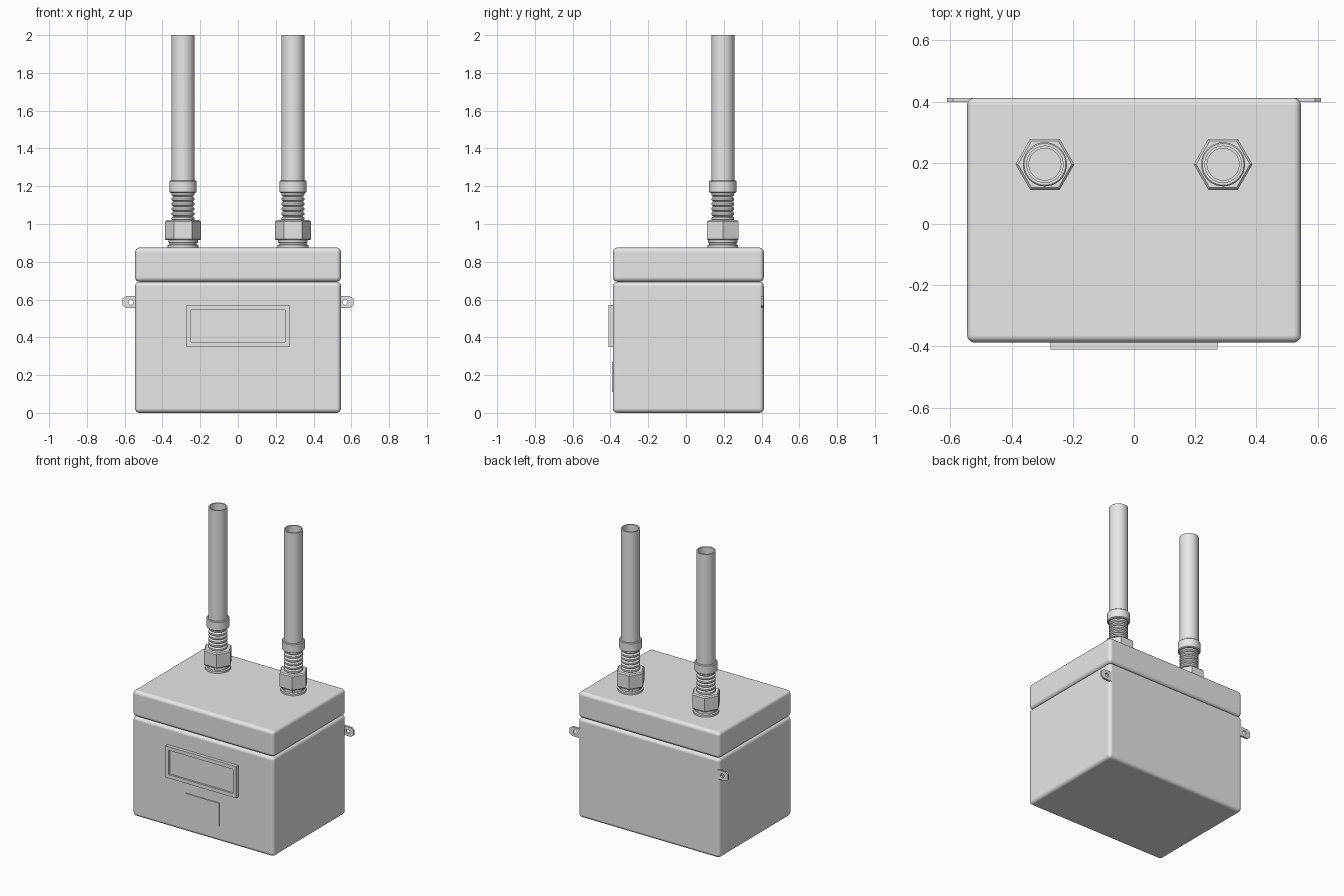
import bpy, bmesh, math
from mathutils import Matrix, Vector

cube = bpy.data.objects.get("Cube")
if cube:
    bpy.data.objects.remove(cube, do_unlink=True)

grey = bpy.data.materials.new("light_grey")
grey.use_nodes = True
grey.diffuse_color = (0.8, 0.8, 0.8, 1)
grey.node_tree.nodes["Principled BSDF"].inputs["Base Color"].default_value = (0.8, 0.8, 0.8, 1)


def make_object(name, bm, smooth_angle=None):
    bmesh.ops.recalc_face_normals(bm, faces=bm.faces)
    mesh = bpy.data.meshes.new(name)
    bm.to_mesh(mesh)
    bm.free()
    mesh.materials.append(grey)
    obj = bpy.data.objects.new(name, mesh)
    bpy.context.collection.objects.link(obj)
    if smooth_angle:
        mesh.shade_smooth()
        mesh.set_sharp_from_angle(angle=math.radians(smooth_angle))
    return obj


def box_mesh(low, high):
    low, high = Vector(low), Vector(high)
    bm = bmesh.new()
    bmesh.ops.create_cube(bm, size=1)
    bmesh.ops.scale(bm, vec=high - low, verts=bm.verts)
    bmesh.ops.translate(bm, vec=(low + high) / 2, verts=bm.verts)
    return bm


def rounded_box(name, low, high, radius):
    obj = make_object(name, box_mesh(low, high))
    obj.data.shade_smooth()
    bevel = obj.modifiers.new("rounded_edges", "BEVEL")
    bevel.width = radius
    bevel.segments = 5
    bevel.harden_normals = True
    return obj


def lathe(name, profile, centre, sides=40, smooth_angle=35):
    """Turn a closed (radius, z) profile around a vertical axis."""
    bm = bmesh.new()
    rings = []
    for r, z in profile:
        rings.append([bm.verts.new((centre[0] + r * math.cos(math.tau * i / sides),
                                    centre[1] + r * math.sin(math.tau * i / sides), z))
                      for i in range(sides)])
    for a, b in zip(rings, rings[1:]):
        for i in range(sides):
            j = (i + 1) % sides
            bm.faces.new((a[i], a[j], b[j], b[i]))
    bm.faces.new(rings[0])
    bm.faces.new(rings[-1])
    return make_object(name, bm, smooth_angle)


# Enclosure body and lid
rounded_box("enclosure_body", (-0.545, -0.387, 0), (0.545, 0.412, 0.694), 0.024)
rounded_box("enclosure_lid", (-0.545, -0.387, 0.694), (0.545, 0.412, 0.875), 0.024)

# Display frame with a recessed window
bm = box_mesh((-0.273, -0.41, 0.35), (0.273, -0.37, 0.57))
bm.normal_update()
front = min(bm.faces, key=lambda f: f.calc_center_median().y)
bmesh.ops.inset_region(bm, faces=[front], thickness=0.036)
recess = bmesh.ops.extrude_face_region(bm, geom=[front])
bmesh.ops.translate(bm, vec=(0, 0.013, 0),
                    verts=[v for v in recess["geom"] if isinstance(v, bmesh.types.BMVert)])
if front.is_valid:
    bm.faces.remove(front)
make_object("display_frame", bm)

# Thin plate under the display
make_object("front_plate", box_mesh((-0.13, -0.393, 0.11), (0.13, -0.385, 0.27)))


# Mounting ears with screw holes
def mounting_ear(name, side):
    outline = [(0.53, 0.554), (0.592, 0.554), (0.611, 0.568),
               (0.611, 0.604), (0.592, 0.618), (0.53, 0.618)]
    bm = bmesh.new()
    face = bm.faces.new([bm.verts.new((side * x, 0.398, z)) for x, z in outline])
    back = bmesh.ops.extrude_face_region(bm, geom=[face])
    bmesh.ops.translate(bm, vec=(0, 0.013, 0),
                        verts=[v for v in back["geom"] if isinstance(v, bmesh.types.BMVert)])
    ear = make_object(name, bm)

    bm = bmesh.new()
    bmesh.ops.create_cone(bm, cap_ends=True, segments=24, radius1=0.014, radius2=0.014, depth=0.1,
                          matrix=Matrix.Translation((side * 0.567, 0.405, 0.586))
                          @ Matrix.Rotation(math.pi / 2, 4, "X"))
    cutter = make_object("hole_cutter", bm)
    cutter.hide_render = True
    cut = ear.modifiers.new("screw_hole", "BOOLEAN")
    cut.operation = "DIFFERENCE"
    cut.object = cutter
    bpy.context.view_layer.objects.active = ear
    bpy.ops.object.modifier_apply(modifier=cut.name)
    bpy.data.objects.remove(cutter, do_unlink=True)


# Cable gland and open conduit
def conduit(prefix, x):
    centre = (x, 0.195)
    lathe(prefix + "_gland_base", [(0.081, 0.87), (0.081, 0.888), (0.072, 0.892),
                                   (0.072, 0.899), (0.078, 0.902), (0.078, 0.92)], centre)
    lathe(prefix + "_hex_nut", [(0.09, 0.914), (0.096, 0.92), (0.096, 1.012), (0.088, 1.02)],
          centre, sides=6, smooth_angle=None)

    # Ridged threaded neck
    ridges, bottom, pitch = 6, 1.015, 0.026
    thread = []
    for i in range(ridges):
        z = bottom + i * pitch
        thread += [(0.05, z), (0.06, z + pitch * 0.3), (0.06, z + pitch * 0.7), (0.05, z + pitch)]
    lathe(prefix + "_threaded_neck", thread, centre)

    lathe(prefix + "_collar", [(0.066, 1.165), (0.072, 1.17), (0.072, 1.226), (0.068, 1.23)], centre)
    lathe(prefix + "_tube", [(0.061, 1.2), (0.061, 2), (0.052, 2), (0.052, 1.22)], centre)


for label, side in (("left", 1), ("right", -1)):
    mounting_ear(label + "_mounting_ear", side)
    conduit(label, side * 0.291)
